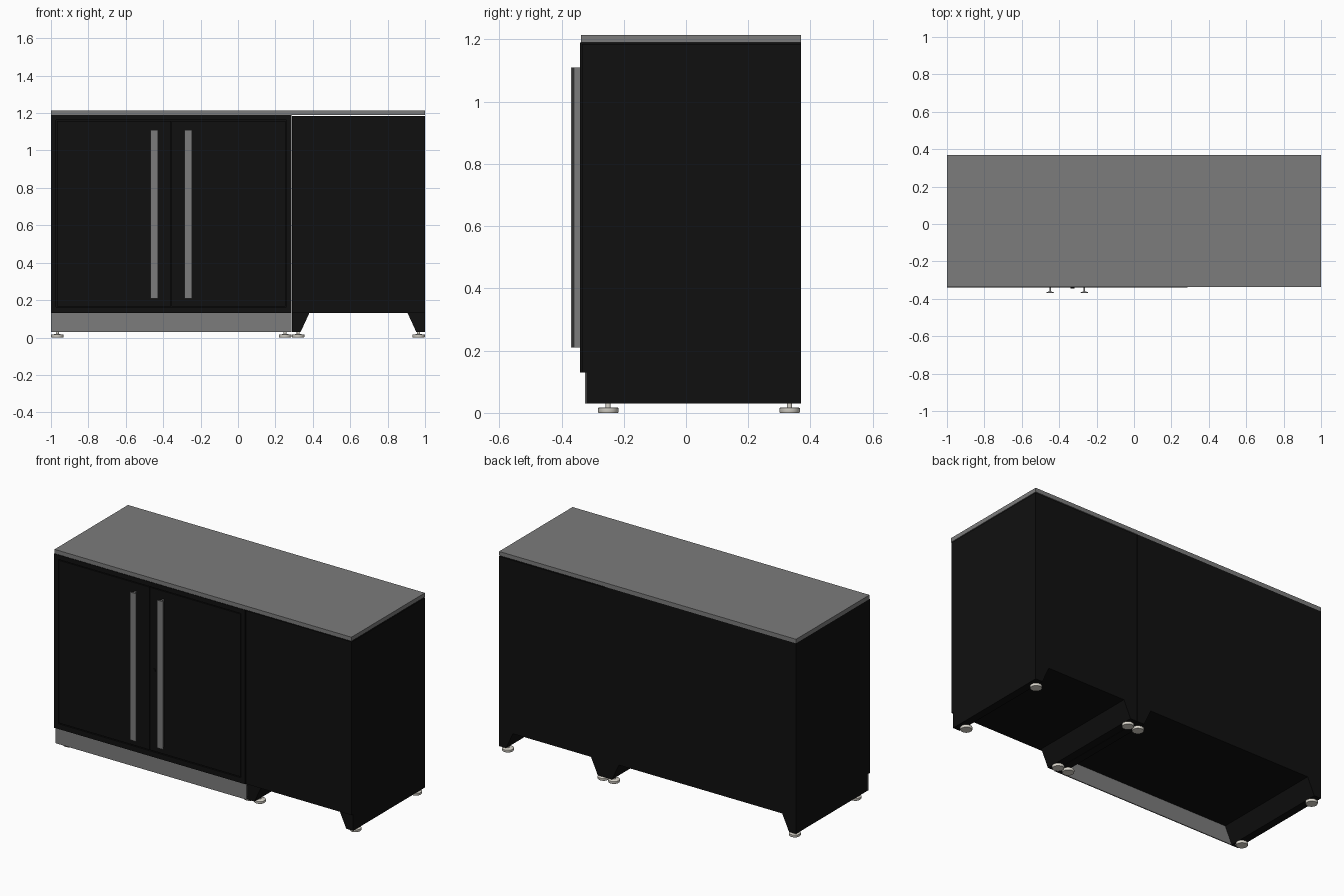
import bpy, bmesh, math

if "Cube" in bpy.data.objects:
    bpy.data.objects.remove(bpy.data.objects["Cube"])


def material(name, rgb):
    m = bpy.data.materials.new(name)
    m.diffuse_color = (*rgb, 1)
    m.use_nodes = True
    m.node_tree.nodes["Principled BSDF"].inputs["Base Color"].default_value = m.diffuse_color
    return m


BLACK = material("black_paint", (0.005, 0.005, 0.005))
GREY = material("brushed_grey", (0.2, 0.2, 0.2))
PALE = material("pale_foot", (0.72, 0.69, 0.62))


def finish(name, bm, mat):
    bmesh.ops.recalc_face_normals(bm, faces=bm.faces)
    me = bpy.data.meshes.new(name)
    bm.to_mesh(me)
    bm.free()
    ob = bpy.data.objects.new(name, me)
    bpy.context.collection.objects.link(ob)
    me.materials.append(mat)
    return ob


def extrude(name, pts, vec, mat):
    """Closed 3D outline extruded along vec."""
    bm = bmesh.new()
    f = bm.faces.new([bm.verts.new(p) for p in pts])
    r = bmesh.ops.extrude_face_region(bm, geom=[f])
    bmesh.ops.translate(bm, vec=vec,
                        verts=[g for g in r["geom"] if isinstance(g, bmesh.types.BMVert)])
    # keep the starting cap so the solid is closed
    if not f.is_valid:
        bmesh.ops.holes_fill(bm, edges=bm.edges)
    return finish(name, bm, mat)


def box(name, x0, x1, y0, y1, z0, z1, mat=BLACK):
    return extrude(name, [(x0, y0, z0), (x1, y0, z0), (x1, y1, z0), (x0, y1, z0)],
                   (0, 0, z1 - z0), mat)


def lathe(name, profile, loc, mat, steps=24):
    """Spin an (r, z) profile around a vertical axis."""
    bm = bmesh.new()
    vs = [bm.verts.new((r, 0, z)) for r, z in profile]
    es = [bm.edges.new(p) for p in zip(vs, vs[1:])]
    bmesh.ops.spin(bm, geom=vs + es, cent=(0, 0, 0), axis=(0, 0, 1),
                   angle=math.tau, steps=steps)
    bmesh.ops.remove_doubles(bm, verts=bm.verts, dist=1e-5)
    ob = finish(name, bm, mat)
    ob.location = loc
    bpy.context.view_layer.objects.active = ob
    ob.select_set(True)
    bpy.ops.object.shade_smooth_by_angle(angle=math.radians(35))
    ob.select_set(False)
    return ob


BACK, FLOOR, TOP = 0.37, 0.13, 1.19
SEAM = 0.287

# Worktop
box("worktop", -1, 1, -0.337, BACK, TOP, 1.215, GREY)

# Cabinet bodies
box("left_cabinet_body", -1, SEAM - 0.001, -0.322, BACK, FLOOR, TOP)
box("right_cabinet_body", SEAM + 0.001, 1, -0.334, BACK, FLOOR, 1.185)

# Face frame around the doors
F0, F1 = -0.340, -0.322
box("frame_left", -1, -0.972, F0, F1, FLOOR, TOP)
box("frame_right", 0.258, SEAM - 0.001, F0, F1, FLOOR, TOP)
box("frame_bottom", -0.972, 0.258, F0, F1, FLOOR, 0.162)
box("frame_top", -0.972, 0.258, F0, F1, 1.162, TOP)

# Doors
MID = -0.357
box("left_door", -0.967, MID - 0.002, -0.339, F1, 0.167, 1.157)
box("right_door", MID + 0.002, 0.253, -0.339, F1, 0.167, 1.157)

# Lock on the right door
lock = lathe("door_lock", [(0, 0), (0.011, 0), (0.011, 0.006), (0, 0.006)],
             (-0.328, -0.338, 0.66), BLACK)
lock.rotation_euler = (math.radians(90), 0, 0)

# T-section handles running most of the door height
for side, name in ((-1, "left_handle"), (1, "right_handle")):
    cx = MID + side * 0.092
    half = [(0.004, -0.338), (0.004, -0.360), (0.020, -0.365), (0.020, -0.370)]
    outline = half + [(-x, y) for x, y in reversed(half)]
    extrude(name, [(cx + x, y, 0.21) for x, y in outline], (0, 0, 0.90), GREY)

# Base rails with a sloping inner side, and levelling feet beneath
for name, edge, d in (("left_outer", -1, 1), ("left_inner", SEAM - 0.001, -1),
                      ("right_inner", SEAM + 0.001, 1), ("right_outer", 1, -1)):
    prof = [(0, FLOOR), (0.093, FLOOR), (0.047, 0.03), (0, 0.03)]
    extrude(name + "_rail", [(edge + d * x, -0.320, z) for x, z in prof],
            (0, BACK + 0.320, 0), BLACK)
    for end, y in (("front", -0.25), ("back", 0.333)):
        lathe(f"{name}_{end}_foot",
              [(0, 0), (0.031, 0), (0.033, 0.003), (0.033, 0.015), (0.030, 0.017),
               (0.008, 0.018), (0.008, 0.034), (0, 0.034)],
              (edge + d * 0.034, y, 0), PALE)

# Toe kick under the doors
box("toe_kick", -1, SEAM - 0.001, -0.325, -0.319, 0.03, FLOOR, GREY)
